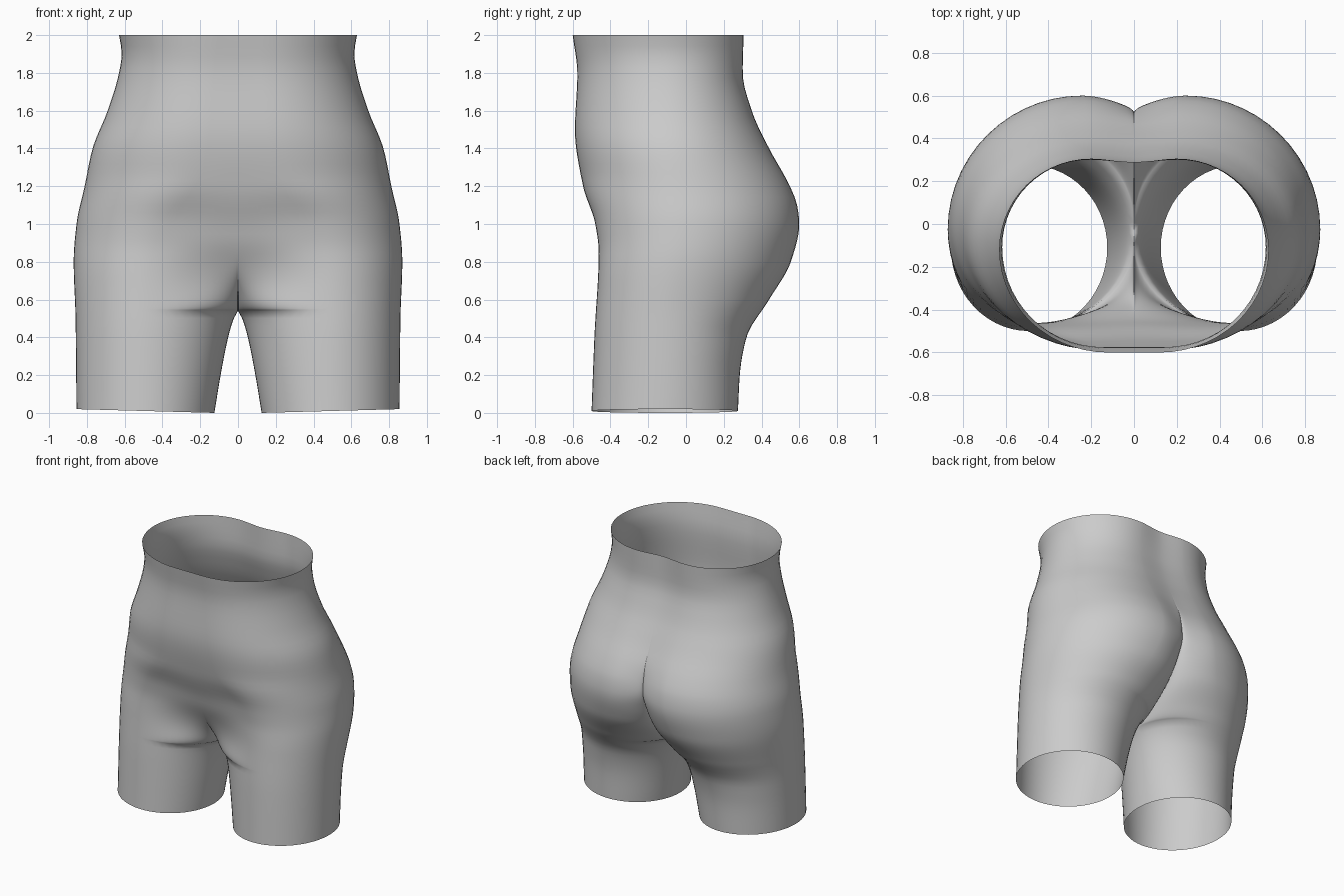
import bpy, bmesh, math

if "Cube" in bpy.data.objects:
    bpy.data.objects.remove(bpy.data.objects["Cube"])

CROTCH = 0.54


def profile(keys, warp=lambda z: z):
    """Smooth monotone curve through (height, value) pairs."""
    xs = [warp(k[0]) for k in keys]
    ys = [k[1] for k in keys]
    n = len(xs)
    d = [(ys[i + 1] - ys[i]) / (xs[i + 1] - xs[i]) for i in range(n - 1)]
    m = [d[0]] + [2 * a * b / (a + b) if a * b > 0 else 0 for a, b in zip(d, d[1:])] + [d[-1]]

    def f(z):
        x = min(max(warp(z), xs[0]), xs[-1])
        i = max(j for j in range(n - 1) if xs[j] <= x)
        h = xs[i + 1] - xs[i]
        t = (x - xs[i]) / h
        return (ys[i] * (1 + 2 * t) * (1 - t) ** 2 + m[i] * h * t * (1 - t) ** 2
                + ys[i + 1] * t * t * (3 - 2 * t) + m[i + 1] * h * t * t * (t - 1))
    return f


def root(z):
    return math.sqrt(max(0, z - CROTCH))


# Silhouette profiles by height
outer_x = profile([(0, .855), (.5, .86), (.8, .87), (1, .855), (1.2, .812), (1.4, .77),
                   (1.6, .69), (1.8, .63), (1.9, .615), (2, .63)])
inner_x = profile([(0, .125), (.2, .092), (.4, .052), (.5, .022), (.54, 0), (2, 0)])
front_y = profile([(0, -.5), (.4, -.485), (.85, -.462), (1, -.48), (1.2, -.545), (1.5, -.588),
                   (1.8, -.575), (2, -.6)])
back_y = profile([(0, .275), (.2, .285), (.4, .32), (.6, .44), (.8, .555), (1, .6), (1.1, .588),
                  (1.2, .55), (1.4, .44), (1.6, .348), (1.8, .3), (2, .305)])
front_x = profile([(0, .49), (.7, .48), (1, .4), (1.3, .2), (2, .12)])
back_x = profile([(0, .49), (.3, .47), (.6, .38), (.8, .29), (1, .24), (1.4, .22), (2, .2)])
side_y = profile([(0, -.11), (.5, -.08), (1, .0), (1.4, -.06), (2, -.12)])
# Midline: from the crotch up the belly and up the cleft
mid_leg = profile([(0, -.11), (.54, -.04)])
mid_front = profile([(.54, -.04), (.6, -.21), (.75, -.37), (.9, -.445), (1, -.475), (1.2, -.543),
                     (1.5, -.588), (1.8, -.575), (2, -.6)], root)
mid_back = profile([(.54, -.04), (.6, .13), (.75, .33), (.9, .455), (1.05, .52), (1.2, .505),
                    (1.4, .425), (1.6, .338), (1.8, .288), (2, .287)], root)
soft_front = profile([(0, 0), (.54, 0), (.85, 1), (2, 1)])
soft_back = profile([(0, 0), (.7, 0), (1.1, .35), (1.5, 1), (2, 1)])


def half_section(z, n=14):
    """Right half outline from front midline round the hip to back midline."""
    x0, X, ys = inner_x(z), outer_x(z), side_y(z)
    fx, fy, bx, by = front_x(z), front_y(z), back_x(z), back_y(z)
    mf, mb = (mid_leg(z),) * 2 if z <= CROTCH else (mid_front(z), mid_back(z))

    def inner(px, py, my, soft):
        pts = []
        for i in range(n):
            u = 1 - math.cos(math.pi / 2 * i / n)
            g = (1 - soft) * math.sin(math.pi / 2 * i / n) + soft * u * u * (3 - 2 * u)
            pts.append((x0 + (px - x0) * u, my + (py - my) * g))
        return pts

    pts = inner(fx, fy, mf, soft_front(z))
    for px, py, flip in ((fx, fy, False), (bx, by, True)):
        for i in range(n):
            a = math.pi / 2 * i / n
            s, c = (math.cos(a), math.sin(a)) if flip else (math.sin(a), math.cos(a))
            pts.append((px + (X - px) * s, ys + (py - ys) * c))
    pts.append((bx, by))
    return pts + inner(bx, by, mb, soft_back(z))[:0:-1] + [(x0, mb)]


# Loft the right leg and hip as one open shell
heights = [CROTCH * i / 14 for i in range(15)]
heights += [CROTCH + (2 - CROTCH) * (i / 40) ** 1.6 for i in range(1, 41)]
bm = bmesh.new()
rings = []
for z in heights:
    tilt = max(0, 1 - z / .3) * .02
    rings.append([bm.verts.new((x, y, z + tilt * (x - .125) / .73)) for x, y in half_section(z)])
for lo, hi in zip(rings, rings[1:]):
    for i in range(len(lo) - 1):
        bm.faces.new((lo[i], lo[i + 1], hi[i + 1], hi[i]))
bmesh.ops.remove_doubles(bm, verts=bm.verts, dist=0.0003)
bmesh.ops.recalc_face_normals(bm, faces=bm.faces)
if sum(f.normal.x * (f.calc_center_median().x - .45) for f in bm.faces) < 0:
    bmesh.ops.reverse_faces(bm, faces=bm.faces)
for f in bm.faces:
    f.smooth = True
mesh = bpy.data.meshes.new("hips_and_thighs")
bm.to_mesh(mesh)
bm.free()
body = bpy.data.objects.new("hips_and_thighs", mesh)
bpy.context.collection.objects.link(body)

# Mirror to the left side
mir = body.modifiers.new("mirror", 'MIRROR')
mir.use_clip = True
mir.merge_threshold = 0.001
